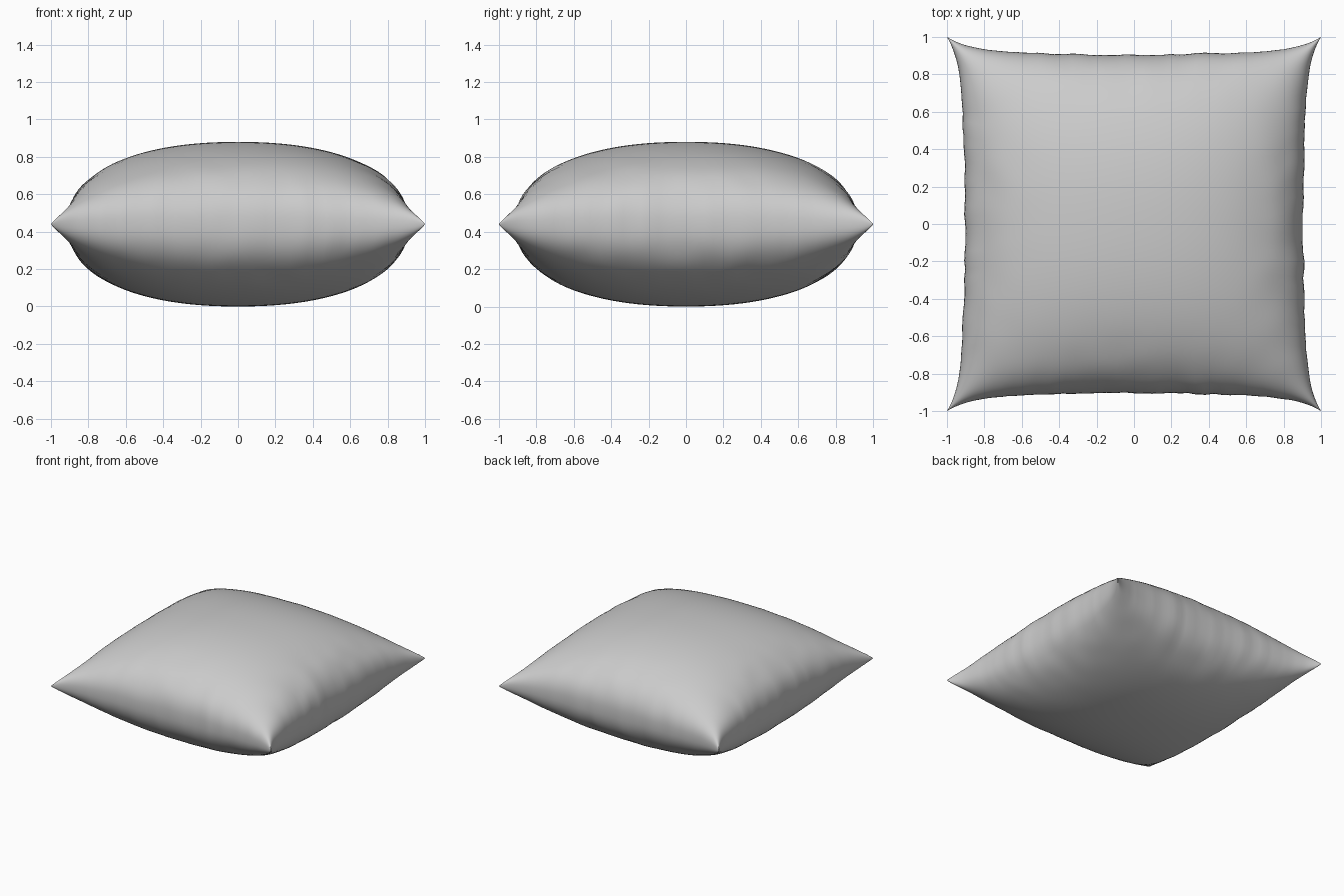
import bpy, bmesh, math
from mathutils import Vector, noise

if "Cube" in bpy.data.objects:
    bpy.data.objects.remove(bpy.data.objects["Cube"])

N = 64       # grid cells per side
HALF = 0.44  # half thickness


def side(t):
    # seam outline: pinched in at the middle, flaring to the corners
    t = abs(t)
    return 0.9 + 0.04 * t ** 2 + 0.06 * t ** 9


def puff(t):
    return max(0.0, 1 - abs(t) ** 2.2) ** 0.42


def point(i, j, sign):
    u = math.sin(math.pi / 2 * (2 * i / N - 1))
    v = math.sin(math.pi / 2 * (2 * j / N - 1))
    x, y = u * side(v), v * side(u)
    z = HALF * puff(u) * puff(v)
    # puckers concentrated on the flanks, fading at corners and centre
    near_u = abs(u) ** 8 * (1 - v * v)
    near_v = abs(v) ** 8 * (1 - u * u)
    wave_u = noise.noise(Vector((v * 7, 3.1 * u, 0.7)))
    wave_v = noise.noise(Vector((u * 7, 3.1 * v, 5.3)))
    x += math.copysign(0.016 * near_u * wave_u, u)
    y += math.copysign(0.016 * near_v * wave_v, v)
    fold = noise.noise(Vector((x * 6, y * 6, sign * 4.0)))
    z *= 1 + 0.10 * fold * (near_u + near_v)
    return x, y, HALF + sign * z


# pillow: two puffed cloth panels sewn along the seam
bm = bmesh.new()
for sign in (1, -1):
    g = [[bm.verts.new(point(i, j, sign)) for j in range(N + 1)] for i in range(N + 1)]
    for i in range(N):
        for j in range(N):
            quad = [g[i][j], g[i + 1][j], g[i + 1][j + 1], g[i][j + 1]]
            bm.faces.new(quad if sign > 0 else quad[::-1])
bmesh.ops.remove_doubles(bm, verts=bm.verts, dist=0.0001)
bmesh.ops.recalc_face_normals(bm, faces=bm.faces)
mesh = bpy.data.meshes.new("pillow")
bm.to_mesh(mesh)
bm.free()
for p in mesh.polygons:
    p.use_smooth = True
pillow = bpy.data.objects.new("pillow", mesh)
bpy.context.collection.objects.link(pillow)
